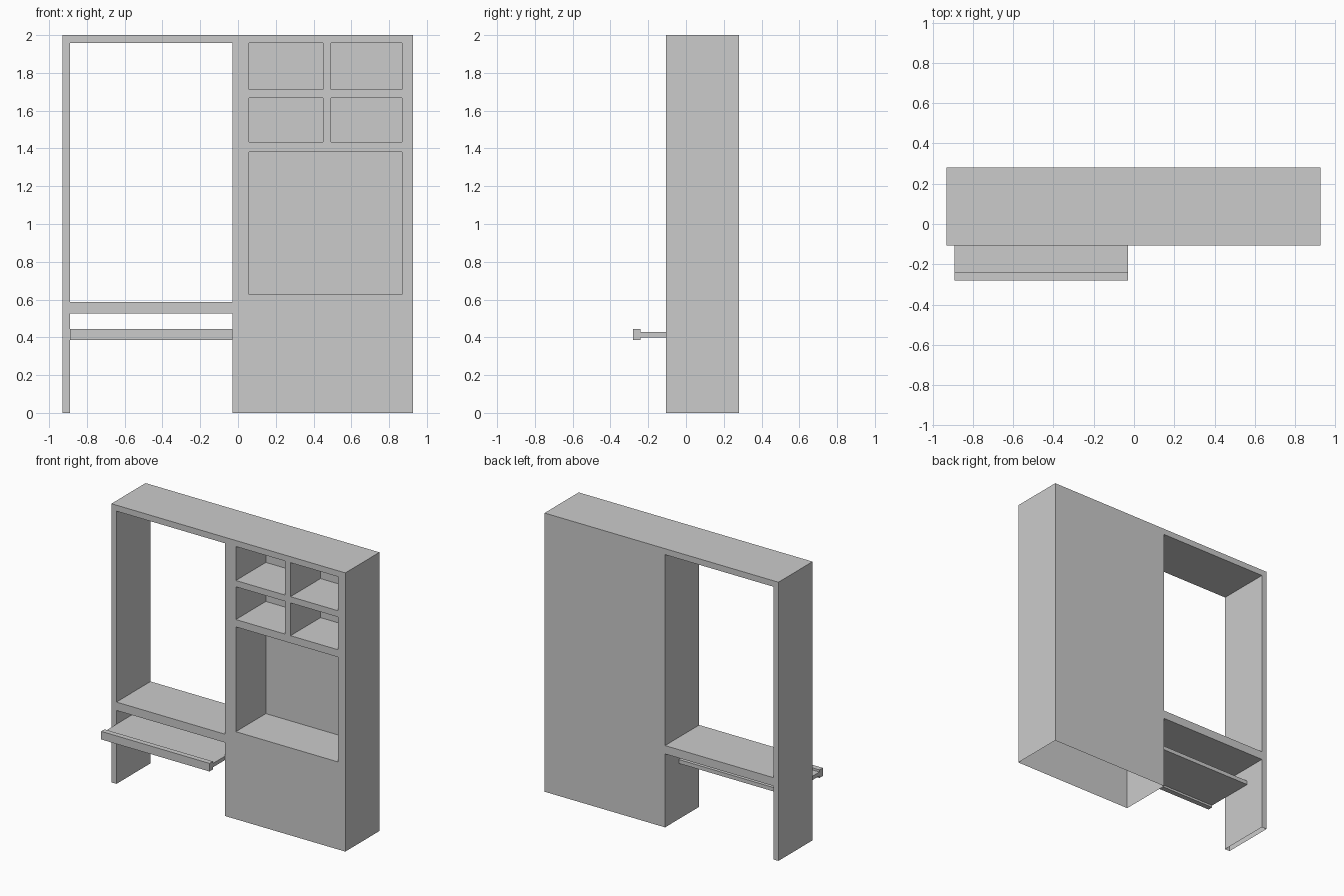
import bpy
import bmesh
from mathutils import Vector

cube = bpy.data.objects.get("Cube")
if cube:
    bpy.data.objects.remove(cube, do_unlink=True)

GREY = (0.6, 0.6, 0.6, 1.0)
grey = bpy.data.materials.new("plain_grey")
grey.use_nodes = True
grey.diffuse_color = GREY
grey.node_tree.nodes["Principled BSDF"].inputs["Base Color"].default_value = GREY

FRONT, BACK = -0.107, 0.28
NICHE_DEPTH = 0.34
LEG_OUT, LEG_IN, CABINET_IN, CABINET_OUT = -0.93, -0.89, -0.03, 0.927
TOP, TOP_UNDER = 2.0, 1.957


def finish(name, bm):
    bmesh.ops.recalc_face_normals(bm, faces=bm.faces)
    mesh = bpy.data.meshes.new(name)
    bm.to_mesh(mesh)
    bm.free()
    mesh.materials.append(grey)
    obj = bpy.data.objects.new(name, mesh)
    bpy.context.collection.objects.link(obj)
    return obj


def extrude_along_x(name, profile, x0, x1):
    """Prism from a (y, z) outline."""
    bm = bmesh.new()
    face = bm.faces.new([bm.verts.new((x0, y, z)) for y, z in profile])
    moved = bmesh.ops.extrude_face_region(bm, geom=[face], use_keep_orig=True)["geom"]
    verts = [g for g in moved if isinstance(g, bmesh.types.BMVert)]
    bmesh.ops.translate(bm, verts=verts, vec=(x1 - x0, 0, 0))
    return finish(name, bm)


# Carcass: side panel, top panel and cabinet as one shell, open underneath
xs = [LEG_OUT, LEG_IN, CABINET_IN, 0.058, 0.45, 0.492, 0.868, CABINET_OUT]
zs = [0, 0.628, 1.38, 1.433, 1.668, 1.713, TOP_UNDER, TOP]
niches = [(0.058, 0.868, 0.628, 1.38)]
niches += [(x0, x1, z0, z1)
           for x0, x1 in ((0.058, 0.45), (0.492, 0.868))
           for z0, z1 in ((1.433, 1.668), (1.713, TOP_UNDER))]
bm = bmesh.new()


def add_sheet(y):
    cells = []
    for x0, x1 in zip(xs, xs[1:]):
        for z0, z1 in zip(zs, zs[1:]):
            if x0 == LEG_IN and z0 < TOP_UNDER:
                continue  # open bay
            corners = ((x0, z0), (x1, z0), (x1, z1), (x0, z1))
            cells.append(bm.faces.new([bm.verts.new((x, y, z)) for x, z in corners]))
    return cells


add_sheet(FRONT)
bmesh.ops.remove_doubles(bm, verts=bm.verts, dist=0.0005)

# Outer walls run back from every rim edge except those on the floor
rim = [e for e in bm.edges if e.is_boundary and max(v.co.z for v in e.verts) > 0.001]
walls = bmesh.ops.extrude_edge_only(bm, edges=rim)["geom"]
bmesh.ops.translate(bm, verts=[g for g in walls if isinstance(g, bmesh.types.BMVert)],
                    vec=(0, BACK - FRONT, 0))
add_sheet(BACK)
bmesh.ops.remove_doubles(bm, verts=bm.verts, dist=0.0005)

# Recessed niches
for x0, x1, z0, z1 in niches:
    region = []
    for f in bm.faces:
        c = f.calc_center_median()
        if abs(c.y - FRONT) < 0.001 and x0 < c.x < x1 and z0 < c.z < z1:
            region.append(f)
    moved = bmesh.ops.extrude_face_region(bm, geom=region)["geom"]
    bmesh.ops.translate(bm, verts=[g for g in moved if isinstance(g, bmesh.types.BMVert)],
                        vec=Vector((0, NICHE_DEPTH, 0)))
    bmesh.ops.delete(bm, geom=[f for f in region if f.is_valid], context="FACES")
bmesh.ops.dissolve_limit(bm, angle_limit=0.01, verts=bm.verts, edges=bm.edges)
finish("cabinet_frame", bm)

# Desk top between side panel and cabinet
extrude_along_x("desk_top",
                [(FRONT, 0.527), (BACK, 0.527), (BACK, 0.587), (FRONT, 0.587)],
                LEG_IN, CABINET_IN)

# Pull-out tray with a raised front lip
extrude_along_x("keyboard_tray",
                [(-0.28, 0.385), (-0.242, 0.385), (-0.242, 0.4), (0.125, 0.4),
                 (0.125, 0.428), (-0.242, 0.428), (-0.242, 0.443), (-0.28, 0.443)],
                LEG_IN, CABINET_IN)
